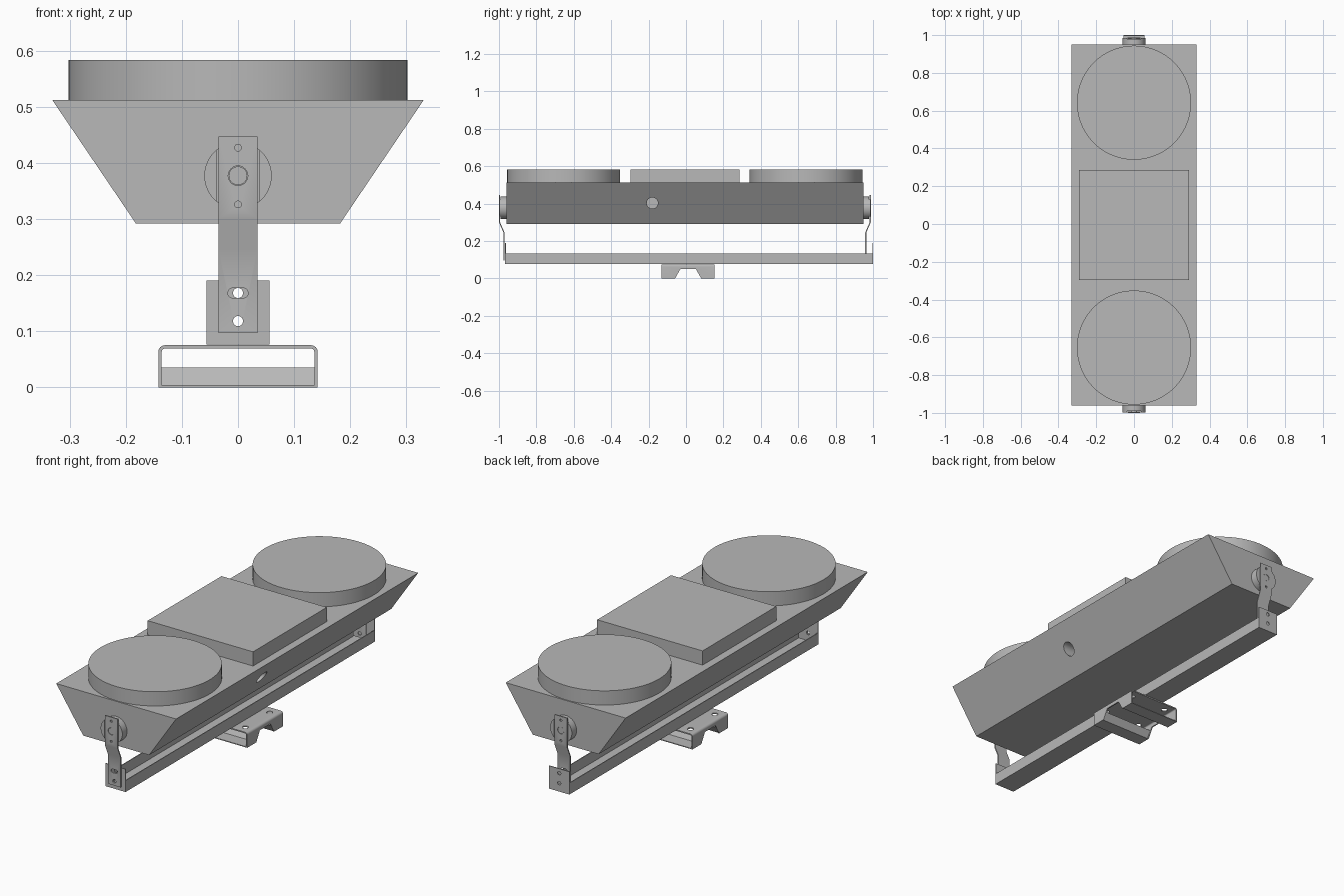
import bpy, bmesh, math
from mathutils import Matrix, Vector

if "Cube" in bpy.data.objects:
    bpy.data.objects.remove(bpy.data.objects["Cube"], do_unlink=True)

grey = bpy.data.materials.new("plain_grey")
grey.use_nodes = True
grey.diffuse_color = (0.48, 0.48, 0.48, 1)
grey.node_tree.nodes["Principled BSDF"].inputs["Base Color"].default_value = grey.diffuse_color


def finish(name, bm):
    bmesh.ops.recalc_face_normals(bm, faces=bm.faces)
    mesh = bpy.data.meshes.new(name)
    bm.to_mesh(mesh)
    bm.free()
    mesh.materials.append(grey)
    obj = bpy.data.objects.new(name, mesh)
    bpy.context.collection.objects.link(obj)
    return obj


def prism(name, points, axis, a, b):
    """Extrude a 2D profile along x (points are y, z) or y (points are x, z)."""
    bm = bmesh.new()
    place = (lambda p: (a, p[0], p[1])) if axis == "x" else (lambda p: (p[0], a, p[1]))
    face = bm.faces.new([bm.verts.new(place(p)) for p in points])
    moved = bmesh.ops.extrude_face_region(bm, geom=[face])["geom"]
    shift = Vector((b - a, 0, 0) if axis == "x" else (0, b - a, 0))
    bmesh.ops.translate(bm, vec=shift, verts=[v for v in moved if isinstance(v, bmesh.types.BMVert)])
    return finish(name, bm)


def box(name, x0, x1, y0, y1, z0, z1):
    return prism(name, [(x0, z0), (x1, z0), (x1, z1), (x0, z1)], "y", y0, y1)


def rod(name, radius, centre, length, axis="z", sides=32):
    bm = bmesh.new()
    turn = {"x": Matrix.Rotation(math.pi / 2, 4, "Y"),
            "y": Matrix.Rotation(math.pi / 2, 4, "X"), "z": Matrix()}[axis]
    bmesh.ops.create_cone(bm, cap_ends=True, segments=sides, radius1=radius, radius2=radius,
                          depth=length, matrix=Matrix.Translation(centre) @ turn)
    return finish(name, bm)


def select(obj):
    bpy.ops.object.select_all(action="DESELECT")
    bpy.context.view_layer.objects.active = obj
    obj.select_set(True)


def cut(obj, *cutters):
    for cutter in cutters:
        select(obj)
        mod = obj.modifiers.new("cut", "BOOLEAN")
        mod.operation = "DIFFERENCE"
        mod.solver = "EXACT"
        mod.object = cutter
        bpy.ops.object.modifier_apply(modifier=mod.name)
        bpy.data.objects.remove(cutter, do_unlink=True)


def smooth(obj):
    select(obj)
    bpy.ops.object.shade_smooth_by_angle(angle=math.radians(30))


MID, HALF = -0.006, 0.955     # centre and half length of the housing
TOP, LID = 0.512, 0.583
PIVOT = 0.377

# Tapered housing with a cable hole in one side
housing = prism("housing", [(-0.182, 0.292), (0.182, 0.292), (0.331, TOP), (-0.331, TOP)],
                "y", MID - HALF, MID + HALF)
cut(housing, rod("hole_cutter", 0.03, (0.3, -0.18, 0.403), 0.4, "x"))
smooth(housing)

# Raised covers
box("centre_cover", -0.291, 0.291, MID - 0.291, MID + 0.291, TOP, LID)
for side, label in ((-1, "front"), (1, "back")):
    smooth(rod(label + "_round_cover", 0.302, (0, MID + side * 0.648, (TOP + LID) / 2), LID - TOP,
               sides=96))

# End pivots and cranked straps
for side, label in ((-1, "front"), (1, "back")):
    def out(s):
        return MID + side * (HALF + s)

    boss = rod(label + "_pivot_boss", 0.06, (0, out(0.0185), PIVOT), 0.037, "y", 48)
    lo, hi = sorted((out(0.03), out(0.06)))
    cut(boss, box("groove_cutter", -0.038, 0.038, lo, hi, 0.2, 0.6))
    smooth(boss)
    smooth(rod(label + "_pivot_bolt", 0.0165, (0, out(0.033), PIVOT), 0.01, "y"))

    path = [(0.036, 0.447), (0.036, 0.30), (0.012, 0.245), (0.012, 0.097)]
    outline = [(out(s + 0.003), z) for s, z in path] + [(out(s - 0.003), z) for s, z in reversed(path)]
    strap = prism(label + "_strap", outline, "x", -0.035, 0.035)
    holes = [rod("hole_cutter", r, (0, out(0.03), z), 0.1, "y", 24)
             for r, z in ((0.0175, PIVOT), (0.006, 0.427), (0.006, 0.326), (0.009, 0.118))]
    arc = [math.pi * i / 8 for i in range(9)]
    slot = [(0.009 + 0.009 * math.sin(t), 0.168 - 0.009 * math.cos(t)) for t in arc]
    slot += [(-x, z) for x, z in reversed(slot)]
    cut(strap, *holes, prism("slot_cutter", slot, "y", out(0.03) - 0.05, out(0.03) + 0.05))
    smooth(strap)

# Rail: open channel with an upright tab at each end
REAR, FRONT, WALL = 1.0, -0.967, 0.004
w, base, rim = 0.056, 0.076, 0.133
prism("rail", [(-w, rim), (-w, base), (w, base), (w, rim), (w - WALL, rim), (w - WALL, base + WALL),
               (WALL - w, base + WALL), (WALL - w, rim)], "y", FRONT, REAR)
for label, y0 in (("front", FRONT), ("back", REAR - WALL)):
    tab = box(label + "_rail_tab", -w, w, y0, y0 + WALL, base, 0.19)
    cut(tab, *[rod("hole_cutter", 0.009, (0, y0, z), 0.05, "y", 24) for z in (0.118, 0.168)])
    smooth(tab)

# Mounting saddle: bent plate with notched legs and screw holes
R, X, SHEET, H = 0.012, 0.142, 0.006, 0.075


def corner(x, r):
    return [(x - r + r * math.cos(t), H - R + r * math.sin(t))
            for t in [math.pi / 2 * i / 6 for i in range(7)]]


outer = [(X, 0)] + corner(X, R)
inner = [(X - SHEET, 0)] + corner(X - SHEET, R - SHEET)
half = lambda pts: [(-x, z) for x, z in reversed(pts)]
saddle = prism("mount_saddle", outer + half(outer) + [(-x, z) for x, z in inner] + inner[::-1],
               "y", -0.13, 0.152)
notch = [(-0.064, -0.01), (-0.03, 0.05), (0.053, 0.05), (0.087, -0.01)]
cut(saddle, prism("notch_cutter", notch, "x", -0.3, 0.3),
    *[rod("hole_cutter", 0.014, (x, y, H), 0.05, "z", 24) for x in (-0.1, 0.1) for y in (-0.085, 0.107)])
smooth(saddle)

# Folded feet joining the saddle legs
CENTRE = 0.011
for side, label in ((-1, "front"), (1, "back")):
    foot = [(0.141, 0), (0.073, 0), (0.052, 0.035), (0.056, 0.035), (0.076, 0.004), (0.141, 0.004)]
    prism(label + "_saddle_foot", [(CENTRE + side * y, z) for y, z in foot], "x", SHEET - X, X - SHEET)
